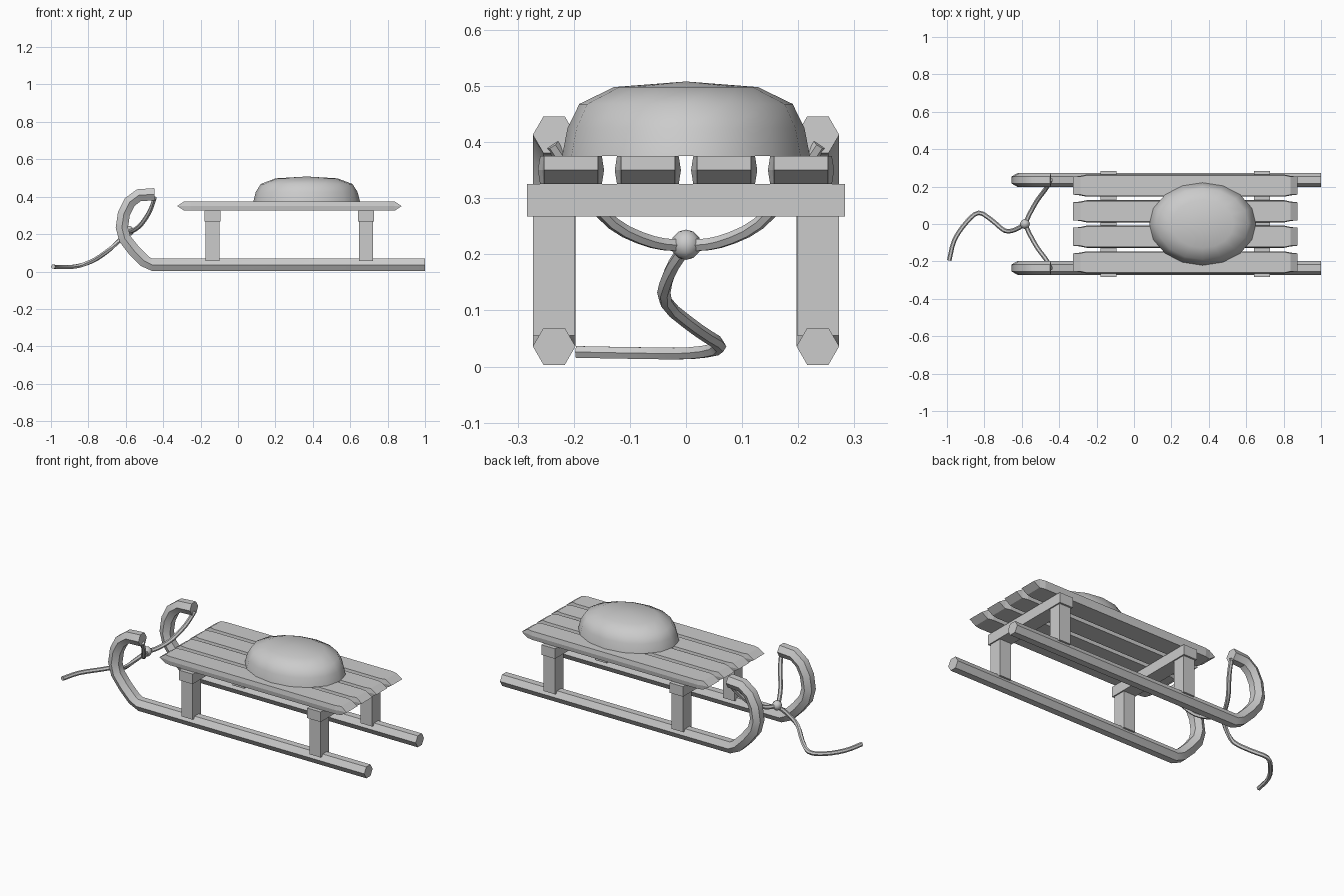
import bpy, bmesh, math
from mathutils import Vector

cube = bpy.data.objects.get("Cube")
if cube:
    bpy.data.objects.remove(cube, do_unlink=True)

grey = bpy.data.materials.new("plain_grey")
grey.use_nodes = True
grey.diffuse_color = (0.6, 0.6, 0.6, 1)
grey.node_tree.nodes["Principled BSDF"].inputs["Base Color"].default_value = (0.6, 0.6, 0.6, 1)


def finish(name, bm, smooth=None):
    bmesh.ops.recalc_face_normals(bm, faces=bm.faces)
    mesh = bpy.data.meshes.new(name)
    bm.to_mesh(mesh)
    bm.free()
    mesh.materials.append(grey)
    obj = bpy.data.objects.new(name, mesh)
    bpy.context.collection.objects.link(obj)
    if smooth:
        bpy.ops.object.select_all(action='DESELECT')
        obj.select_set(True)
        bpy.context.view_layer.objects.active = obj
        bpy.ops.object.shade_smooth_by_angle(angle=math.radians(smooth))
    return obj


def loft(name, rings, smooth=None):
    """Skin a list of equal-length point rings and cap both ends."""
    bm = bmesh.new()
    loops = [[bm.verts.new(p) for p in ring] for ring in rings]
    n = len(loops[0])
    for a, b in zip(loops, loops[1:]):
        for i in range(n):
            j = (i + 1) % n
            bm.faces.new((a[i], a[j], b[j], b[i]))
    bm.faces.new(loops[0])
    bm.faces.new(loops[-1])
    bmesh.ops.remove_doubles(bm, verts=bm.verts, dist=0.0005)
    return finish(name, bm, smooth)


def sweep(name, path, radius, ref, phase):
    """Hexagonal bar along a path."""
    pts = [Vector(p) for p in path]
    rings = []
    for i, p in enumerate(pts):
        t = (pts[min(i + 1, len(pts) - 1)] - pts[max(i - 1, 0)]).normalized()
        a = (ref - t * ref.dot(t)).normalized()
        b = t.cross(a)
        angles = [phase + k * math.pi / 3 for k in range(6)]
        rings.append([p + radius * (a * math.cos(g) + b * math.sin(g)) for g in angles])
    return loft(name, rings, 35)


def curve_through(points, steps=3):
    """Smooth path through control points."""
    p = [Vector(q) for q in points]
    p = [2 * p[0] - p[1]] + p + [2 * p[-1] - p[-2]]
    out = []
    for a, b, c, d in zip(p, p[1:], p[2:], p[3:]):
        for s in range(steps):
            t = s / steps
            out.append(0.5 * (2 * b + (c - a) * t + (2 * a - 5 * b + 4 * c - d) * t ** 2
                              + (3 * b - a - 3 * c + d) * t ** 3))
    return out + [p[-2]]


def box(name, centre, size):
    bm = bmesh.new()
    bmesh.ops.create_cube(bm, size=1)
    for v in bm.verts:
        v.co = Vector(centre) + Vector(c * s for c, s in zip(v.co, size))
    return finish(name, bm)


# Runners with upturned front, and rope branches tied to their tips
runner = [(1, 0.036), (-0.46, 0.036), (-0.50, 0.056), (-0.556, 0.112), (-0.605, 0.175),
          (-0.621, 0.235), (-0.61, 0.31), (-0.58, 0.37), (-0.53, 0.408), (-0.446, 0.413)]
branch = [(-0.445, 0.238, 0.395), (-0.47, 0.19, 0.325), (-0.515, 0.13, 0.255),
          (-0.555, 0.06, 0.222), (-0.583, 0, 0.215)]
Y, Z = Vector((0, 1, 0)), Vector((0, 0, 1))
for side, label in ((1, "left"), (-1, "right")):
    sweep(label + "_runner", [(x, 0.235 * side, z) for x, z in runner], 0.038, Y, 0)
    sweep(label + "_rope_branch", curve_through([(x, y * side, z) for x, y, z in branch]),
          0.012, Z, math.pi / 6)

# Posts and crossbars
for x, label in ((-0.136, "front"), (0.684, "back")):
    box(label + "_crossbar", (x, 0, 0.296), (0.087, 0.566, 0.058))
    for side, hand in ((1, "left"), (-1, "right")):
        box(f"{label}_{hand}_post", (x, 0.235 * side, 0.163), (0.073, 0.075, 0.215))

# Seat slats with wedge-shaped ends
for n, y in enumerate((-0.205, -0.068, 0.068, 0.205)):
    rings = []
    for along, wide, thick in ((-0.6, 0.048, 0), (-0.562, 0.052, 1), (-0.53, 0.059, 1),
                               (0.53, 0.059, 1), (0.562, 0.052, 1), (0.6, 0.048, 0)):
        h, w, x = 0.025 * thick, wide - 0.004 * thick, 0.275 + along
        section = [(wide, 0), (w, h), (-w, h), (-wide, 0), (-w, -h), (w, -h)]
        rings.append([(x, y + dy, 0.35 + dz) for dy, dz in section])
    loft(f"seat_slat_{n + 1}", rings)

# Domed cushion
rings = []
for r, z in ((1, 0.375), (0.955, 0.425), (0.86, 0.468), (0.58, 0.498), (0, 0.508)):
    angles = [k * math.tau / 16 for k in range(16)]
    rings.append([(0.367 + 0.285 * r * math.cos(a), 0.221 * r * math.sin(a), z) for a in angles])
bm = bmesh.new()
loops = [[bm.verts.new(p) for p in ring] for ring in rings[:-1]]
top = bm.verts.new(rings[-1][0])
for i in range(16):
    j = (i + 1) % 16
    for a, b in zip(loops, loops[1:]):
        bm.faces.new((a[i], a[j], b[j], b[i]))
    bm.faces.new((loops[-1][i], loops[-1][j], top))
bm.faces.new(loops[0])
finish("cushion", bm, 55)

# Pull rope and knot
tail = [(-0.583, 0, 0.215), (-0.635, -0.03, 0.165), (-0.69, -0.036, 0.115), (-0.76, 0.02, 0.066),
        (-0.83, 0.06, 0.036), (-0.895, 0.01, 0.024), (-0.96, -0.085, 0.024), (-0.988, -0.195, 0.026)]
sweep("pull_rope", curve_through(tail), 0.012, Z, math.pi / 6)
bm = bmesh.new()
bmesh.ops.create_uvsphere(bm, u_segments=8, v_segments=6, radius=0.027)
bmesh.ops.translate(bm, verts=bm.verts, vec=(-0.583, 0, 0.217))
finish("rope_knot", bm, 50)
